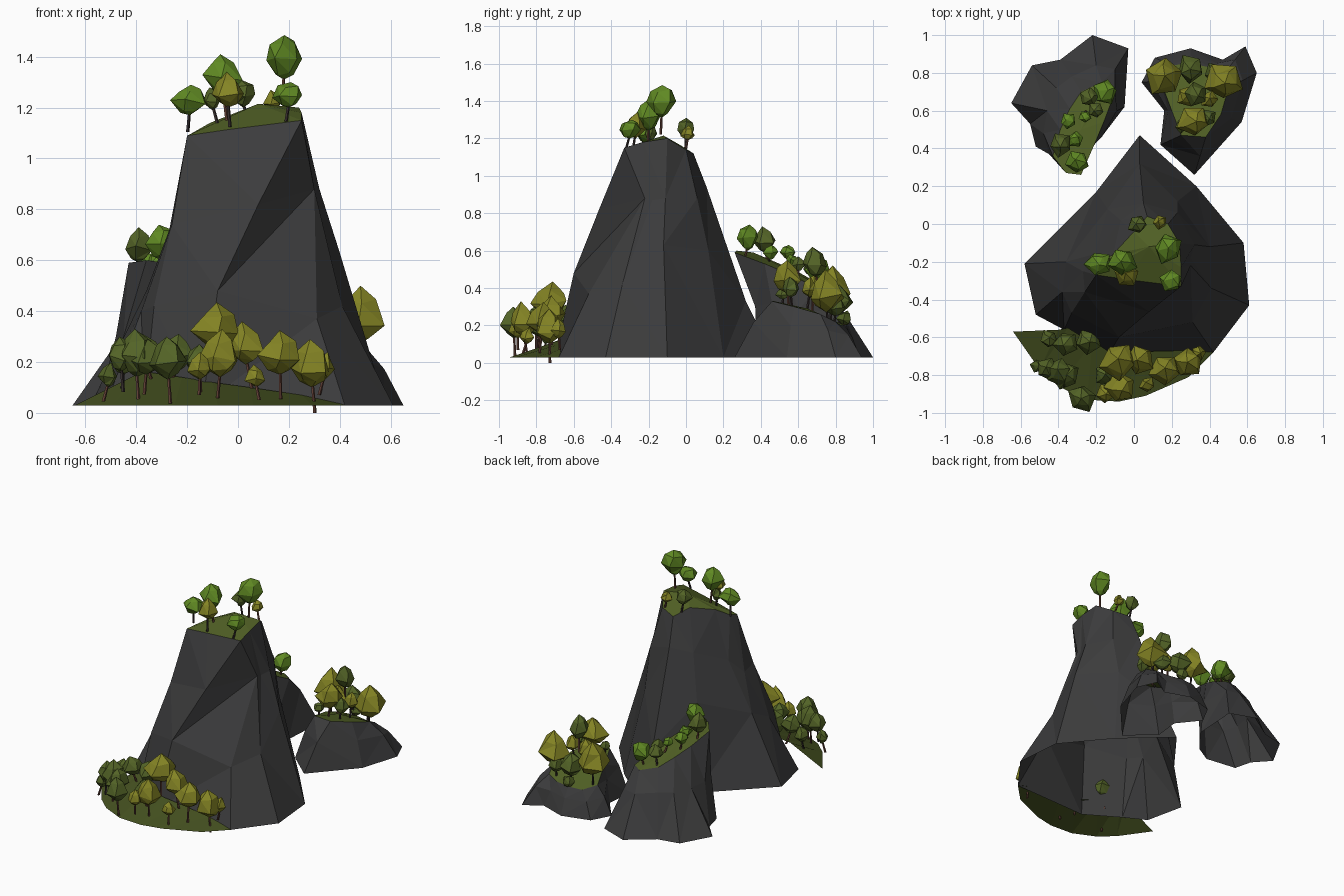
import bpy, bmesh, math, random
from mathutils import Vector

random.seed(4)

def material(name, col):
    m = bpy.data.materials.new(name)
    m.diffuse_color = (*col, 1)
    return m

ROCK = material("dark rock", (0.045, 0.045, 0.046))
GRASS = material("grass", (0.080, 0.115, 0.018))
MEADOW = material("dark grass", (0.058, 0.080, 0.014))
OLIVE = material("olive leaves", (0.235, 0.235, 0.018))
BRIGHT = material("bright green leaves", (0.118, 0.255, 0.017))
DARK = material("dark green leaves", (0.088, 0.128, 0.020))
BROWN = material("brown bark", (0.12, 0.05, 0.036))
BARK = material("dark bark", (0.035, 0.025, 0.025))

def finish(name, bm, mats):
    me = bpy.data.meshes.new(name)
    bm.to_mesh(me)
    bm.free()
    for m in mats:
        me.materials.append(m)
    ob = bpy.data.objects.new(name, me)
    bpy.context.collection.objects.link(ob)

def loft(bm, rings, mat=0, flips=()):
    """Triangulated skin between rings, split along the shorter diagonal unless flipped."""
    for row, (lo, hi) in enumerate(zip(rings, rings[1:])):
        n = len(lo)
        for i in range(n):
            a, b, c, d = lo[i], lo[(i + 1) % n], hi[(i + 1) % n], hi[i]
            short = (a.co - c.co).length < (b.co - d.co).length
            if short != ((row, i) in flips):
                tris = ((a, b, c), (a, c, d))
            else:
                tris = ((a, b, d), (b, c, d))
            for t in tris:
                bm.faces.new(t).material_index = mat

def fan(bm, ring, point, mat=0, flip=False):
    p = bm.verts.new(point)
    n = len(ring)
    for i in range(n):
        a, b = ring[i], ring[(i + 1) % n]
        bm.faces.new((b, a, p) if flip else (a, b, p)).material_index = mat

# Rocks: open-bottomed lofts with a grassy cap
def rock(name, base, mids, top, centre, flips=()):
    bm = bmesh.new()
    rings = [[(x, y, 0.03) for x, y in base]] + mids + [top]
    rings = [[bm.verts.new(p) for p in r] for r in rings]
    loft(bm, rings, 0, flips)
    fan(bm, rings[-1], centre, 1)
    finish(name, bm, [ROCK, GRASS])

rock("main_rock",
     [(.42, -.68), (.61, -.43), (.58, -.1), (.33, .2), (.03, .47),
      (-.2, .17), (-.58, -.21), (-.52, -.48), (-.37, -.56), (-.14, -.7)],
     [[(.31, -.52, .37), (.41, -.34, .42), (.4, -.12, .63), (.23, .12, .6), (.03, .32, .33),
       (-.14, .08, .6), (-.36, -.2, .48), (-.38, -.36, .4), (-.33, -.47, .42), (-.08, -.6, .48)],
      [(.3, -.22, .88), (.3, -.18, .87), (.32, -.11, .88), (.23, .06, .88), (.05, .11, .94),
       (-.07, .02, .9), (-.21, -.16, .82), (-.27, -.25, .72), (-.26, -.36, .74), (.08, -.465, .82)]],
     [(.25, -.33, 1.15), (.25, -.23, 1.18), (.24, -.1, 1.2), (.18, 0, 1.14), (.07, .04, 1.12),
      (0, -.04, 1.17), (-.11, -.16, 1.14), (-.18, -.22, 1.1), (-.2, -.27, 1.09), (-.03, -.295, 1.115)],
     (.08, -.12, 1.215), {(1, 9)})

rock("back_left_rock",
     [(-.55, .53), (-.52, .41), (-.3, .38), (-.18, .45), (-.05, .62),
      (-.03, .93), (-.22, 1), (-.39, .87), (-.54, .84), (-.65, .64)],
     [[(-.48, .48, .3), (-.45, .37, .3), (-.29, .37, .3), (-.17, .46, .32), (-.09, .6, .28),
       (-.1, .82, .28), (-.2, .84, .28), (-.33, .78, .3), (-.41, .72, .3), (-.46, .6, .3)]],
     [(-.43, .36, .59), (-.36, .27, .6), (-.28, .26, .59), (-.21, .42, .53), (-.16, .54, .48),
      (-.1, .7, .4), (-.17, .75, .4), (-.28, .7, .43), (-.34, .61, .48), (-.39, .5, .53)],
     (-.28, .5, .52))

base = [(.14, .42), (.32, .26), (.57, .54), (.65, .8), (.59, .94), (.47, .87),
        (.3, .93), (.11, .88), (.04, .75), (.16, .6)]
top = [(.25, .47, .33), (.38, .46, .33), (.46, .58, .3), (.5, .72, .26), (.48, .8, .22),
       (.4, .83, .2), (.3, .85, .2), (.2, .84, .2), (.14, .76, .22), (.2, .6, .28)]
mid = [((b[0] + t[0]) / 2, (b[1] + t[1]) / 2, .03 + (t[2] - .03) * .62) for b, t in zip(base, top)]
rock("back_right_rock", base, [mid], top, (.32, .65, .29))

# Front meadow: a sloping strip from the rock foot to the ground line
bm = bmesh.new()
outer = [(-.64, -.57), (-.5, -.77), (-.4, -.86), (-.25, -.93), (-.08, -.94), (.06, -.91), (.29, -.81), (.42, -.68)]
inner = [(-.5, -.57, .1), (-.4, -.56, .15), (-.35, -.55, .16), (-.22, -.63, .14),
         (-.1, -.68, .12), (.05, -.675, .1), (.25, -.67, .07), (.41, -.675, .035)]
o = [bm.verts.new((x, y, .03)) for x, y in outer]
n = [bm.verts.new(p) for p in inner]
for i in range(7):
    bm.faces.new((o[i], o[i + 1], n[i + 1]))
    bm.faces.new((o[i], n[i + 1], n[i]))
finish("front_meadow", bm, [MEADOW])

# Trees: faceted crown on a thin leaning trunk
PROFILES = [((.14, .34, 0), (.36, .62, .3), (.72, .40, .5)),    # olive: pointed onion
            ((.12, .30, 0), (.46, .60, .3), (.82, .42, .6)),    # bright: blunt
            ((.12, .31, 0), (.40, .62, .3), (.76, .40, .5))]    # dark

def ring(bm, c, r, k, turn, jitter=0.0):
    vs = []
    for i in range(k):
        a = turn + math.tau * i / k
        s = r * (1 + random.uniform(-jitter, jitter))
        dz = random.uniform(-jitter, jitter) * r
        vs.append(bm.verts.new(c + Vector((math.cos(a) * s, math.sin(a) * s, dz))))
    return vs

def tree(bm, x, y, z0, z1, w, kind, trunk):
    h, turn = z1 - z0, random.uniform(0, 6)
    c = Vector((x, y, z0))
    up = Vector((0, 0, h))
    lean = Vector((random.uniform(-.025, .025), random.uniform(-.025, .025), 0))
    rings = [ring(bm, c + up * f, w * r, 5, turn + t, .18) for f, r, t in PROFILES[kind]]
    loft(bm, rings, kind)
    fan(bm, rings[-1], c + up - lean * .6, kind)
    fan(bm, rings[0], c, kind, True)
    r = .0075
    foot = ring(bm, c + lean - Vector((0, 0, min(trunk, h * .55))), r, 5, 0)
    head = ring(bm, c + up * .2, r * .8, 5, 0)
    bark = random.choice((3, 3, 4))
    loft(bm, [foot, head], bark)

def grove(name, trunk, *groups):
    bm = bmesh.new()
    for kind, items in groups:
        for t in items:
            tree(bm, *t, kind, trunk)
    finish(name, bm, [OLIVE, BRIGHT, DARK, BROWN, BARK])

# x, y, crown bottom, crown top, crown width
grove("front_trees", .1,
      (2, [(-.51, -.75, .1, .2, .06), (-.46, -.77, .16, .3, .1), (-.4, -.78, .14, .33, .13),
           (-.36, -.63, .18, .31, .1), (-.245, -.62, .16, .31, .12), (-.275, -.92, .13, .3, .12),
           (-.15, -.79, .14, .27, .1), (-.45, -.61, .15, .26, .08), (-.36, -.8, .15, .29, .12)]),
      (0, [(-.08, -.72, .25, .435, .16), (-.07, -.87, .14, .33, .14), (.03, -.72, .19, .36, .13),
           (.07, -.85, .1, .19, .07), (.165, -.77, .15, .325, .14), (.29, -.73, .1, .29, .14),
           (-.15, -.9, .13, .24, .08), (.34, -.68, .13, .24, .07)]))

grove("summit_trees", .09,
      (1, [(-.19, -.21, 1.17, 1.29, .12), (-.06, -.2, 1.24, 1.41, .12), (.18, -.13, 1.31, 1.485, .13),
           (.2, -.3, 1.2, 1.3, .1)]),
      (2, [(.02, 0, 1.2, 1.31, .09), (-.1, -.19, 1.19, 1.28, .06)]),
      (0, [(-.04, -.27, 1.2, 1.34, .1), (.14, .01, 1.19, 1.27, .06)]))

grove("back_left_trees", .06,
      (1, [(-.3, .33, .6, .74, .1), (-.31, .45, .55, .63, .07), (-.15, .7, .44, .57, .11),
           (-.26, .57, .52, .58, .06), (-.35, .545, .55, .63, .07)]),
      (2, [(-.39, .42, .59, .73, .1), (-.24, .67, .47, .56, .08), (-.2, .6, .49, .57, .07)]))

grove("back_right_trees", .08,
      (0, [(.165, .78, .29, .52, .17), (.475, .75, .27, .5, .16), (.32, .545, .37, .55, .14),
           (.285, .68, .34, .47, .1), (.4, .66, .35, .46, .08)]),
      (2, [(.3, .82, .26, .42, .12), (.33, .69, .46, .62, .1), (.39, .56, .35, .46, .08),
           (.25, .52, .34, .4, .06), (.3, .85, .2, .28, .07), (.43, .8, .25, .36, .09)]))
